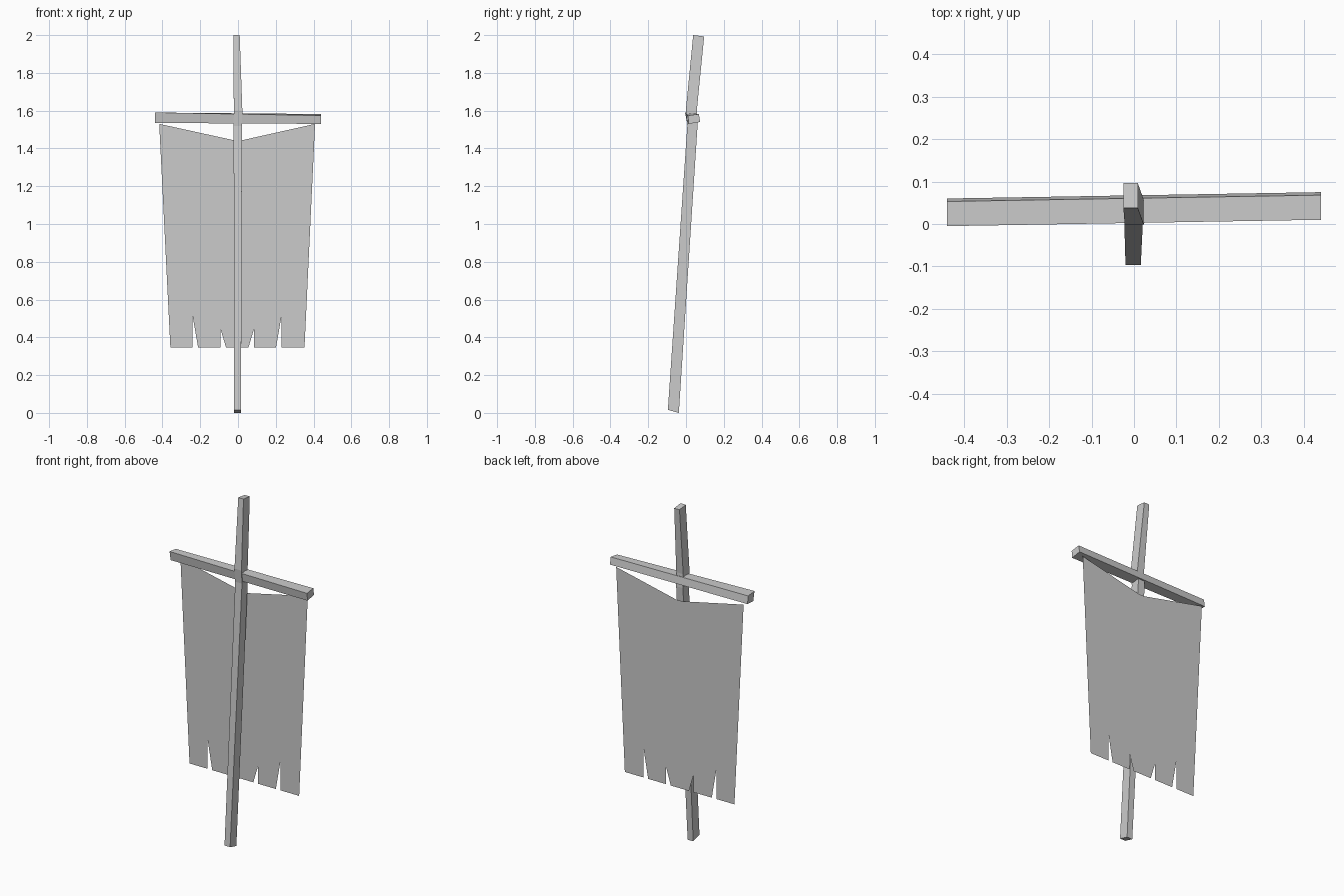
import bpy
import bmesh

cube = bpy.data.objects.get("Cube")
if cube:
    bpy.data.objects.remove(cube, do_unlink=True)

# One plain grey for everything
grey = bpy.data.materials.new("plain grey")
grey.use_nodes = True
colour = (0.6, 0.6, 0.6, 1)
grey.diffuse_color = colour
grey.node_tree.nodes["Principled BSDF"].inputs["Base Color"].default_value = colour


def finish(name, bm):
    mesh = bpy.data.meshes.new(name)
    bm.to_mesh(mesh)
    bm.free()
    mesh.materials.append(grey)
    obj = bpy.data.objects.new(name, mesh)
    bpy.context.collection.objects.link(obj)
    return obj


def beam(name, sections):
    """Square timber lofted through four-cornered sections."""
    bm = bmesh.new()
    rings = [[bm.verts.new(p) for p in s] for s in sections]
    for a, b in zip(rings, rings[1:]):
        for i in range(4):
            j = (i + 1) % 4
            bm.faces.new((a[i], a[j], b[j], b[i]))
    bm.faces.new(rings[0])
    bm.faces.new(rings[-1])
    bmesh.ops.recalc_face_normals(bm, faces=bm.faces)
    return finish(name, bm)


def pole_section(x0, x1, y0, y1, z_front, z_back):
    return [(x0, y0, z_front), (x1, y0, z_front), (x1, y1, z_back), (x0, y1, z_back)]


# Leaning pole, slightly crooked where the crossbar is fixed
beam("pole", [
    pole_section(-0.02, 0.016, -0.096, -0.038, 0.016, 0.0),
    pole_section(-0.023, 0.021, 0.007, 0.061, 1.52, 1.52),
    pole_section(-0.022, 0.023, -0.001, 0.057, 1.6, 1.6),
    pole_section(-0.025, 0.009, 0.038, 0.096, 2.0, 1.993),
])

# Crossbar, a little skewed and twisted
beam("crossbar", [
    [(-0.44, -0.005, 1.59), (-0.44, 0.053, 1.583), (-0.44, 0.06, 1.538), (-0.44, 0.006, 1.535)],
    [(0.44, 0.01, 1.574), (0.44, 0.068, 1.582), (0.44, 0.075, 1.54), (0.44, 0.014, 1.53)],
])

# Hanging cloth: a single flat sheet with slits along the lower hem
CLOTH_Y, HEM, SLIT_TOP = 0.063, 0.345, 0.525
outline = [(0.352, HEM), (0.352, 0.585), (0.408, 1.53), (0.02, 1.443),
           (-0.02, 1.443), (-0.417, 1.53), (-0.358, 0.585), (-0.358, HEM)]
for centre in (-0.226, -0.078, 0.07, 0.216):
    a, b = centre - 0.015, centre + 0.015
    outline += [(a, HEM), (a, SLIT_TOP), (b, SLIT_TOP), (b, HEM)]
bm = bmesh.new()
sheet = bm.faces.new([bm.verts.new((x, CLOTH_Y, z)) for x, z in outline])
bmesh.ops.triangulate(bm, faces=[sheet])
finish("cloth", bm)
